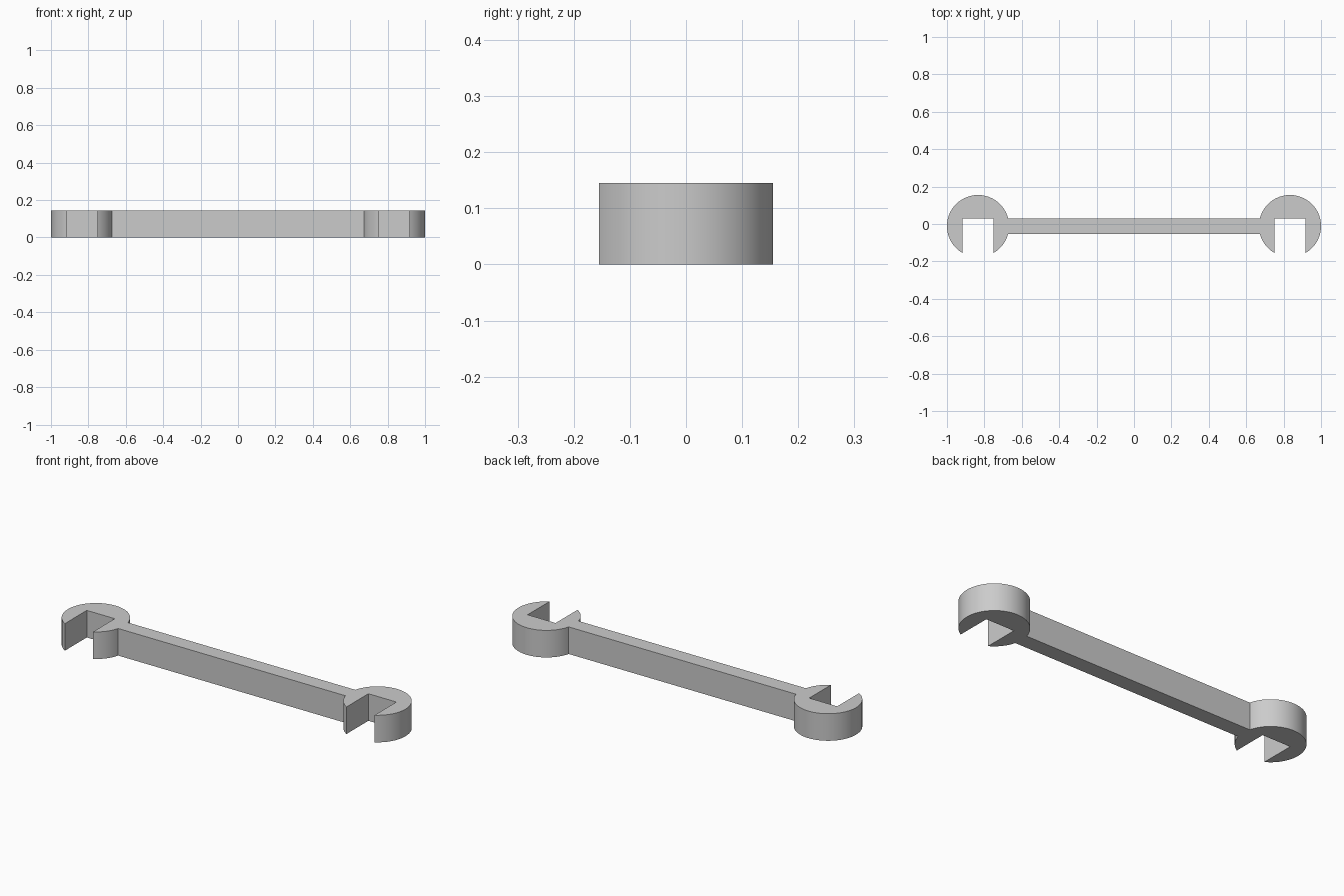
import bpy, bmesh
from math import asin, cos, sin, pi, radians

cube = bpy.data.objects.get("Cube")
if cube:
    bpy.data.objects.remove(cube, do_unlink=True)

RADIUS = 0.166                  # jaw head radius
HEAD_X = 1 - RADIUS             # jaw centre
HEAD_Y = -0.011
SLOT = RADIUS / 2               # half width of the jaw opening
GRIP = RADIUS / 4               # half width of the handle
HEIGHT = 0.145

steel = bpy.data.materials.new("steel_grey")
steel.use_nodes = True
colour = (0.6, 0.6, 0.6, 1)
steel.diffuse_color = colour
steel.node_tree.nodes["Principled BSDF"].inputs["Base Color"].default_value = colour


def arc(start, end, steps):
    """Points along the rim of the jaw head."""
    angles = [start + (end - start) * i / steps for i in range(steps + 1)]
    return [(HEAD_X + RADIUS * cos(a), HEAD_Y + RADIUS * sin(a)) for a in angles]


# One jaw: inner prong, square opening, outer rim back to the handle
join = asin(GRIP / RADIUS)
jaw = arc(pi + join, radians(240), 12)
jaw += [(HEAD_X - SLOT, HEAD_Y + GRIP), (HEAD_X + SLOT, HEAD_Y + GRIP)]
jaw += arc(radians(300), 3 * pi - join, 60)

# Whole outline: the jaw and its mirror image, joined by the straight handle
outline = jaw + [(-x, y) for x, y in reversed(jaw)]

bm = bmesh.new()
base = bm.faces.new([bm.verts.new((x, y, 0)) for x, y in outline])
sides = bmesh.ops.extrude_face_region(bm, geom=[base], use_keep_orig=True)
top = [v for v in sides["geom"] if isinstance(v, bmesh.types.BMVert)]
bmesh.ops.translate(bm, verts=top, vec=(0, 0, HEIGHT))
bmesh.ops.recalc_face_normals(bm, faces=bm.faces)

mesh = bpy.data.meshes.new("double_ended_wrench")
bm.to_mesh(mesh)
bm.free()
mesh.materials.append(steel)
wrench = bpy.data.objects.new("double_ended_wrench", mesh)
bpy.context.collection.objects.link(wrench)

# Smooth rims, sharp corners
bpy.ops.object.select_all(action="DESELECT")
wrench.select_set(True)
bpy.context.view_layer.objects.active = wrench
bpy.ops.object.shade_smooth_by_angle(angle=radians(30))
